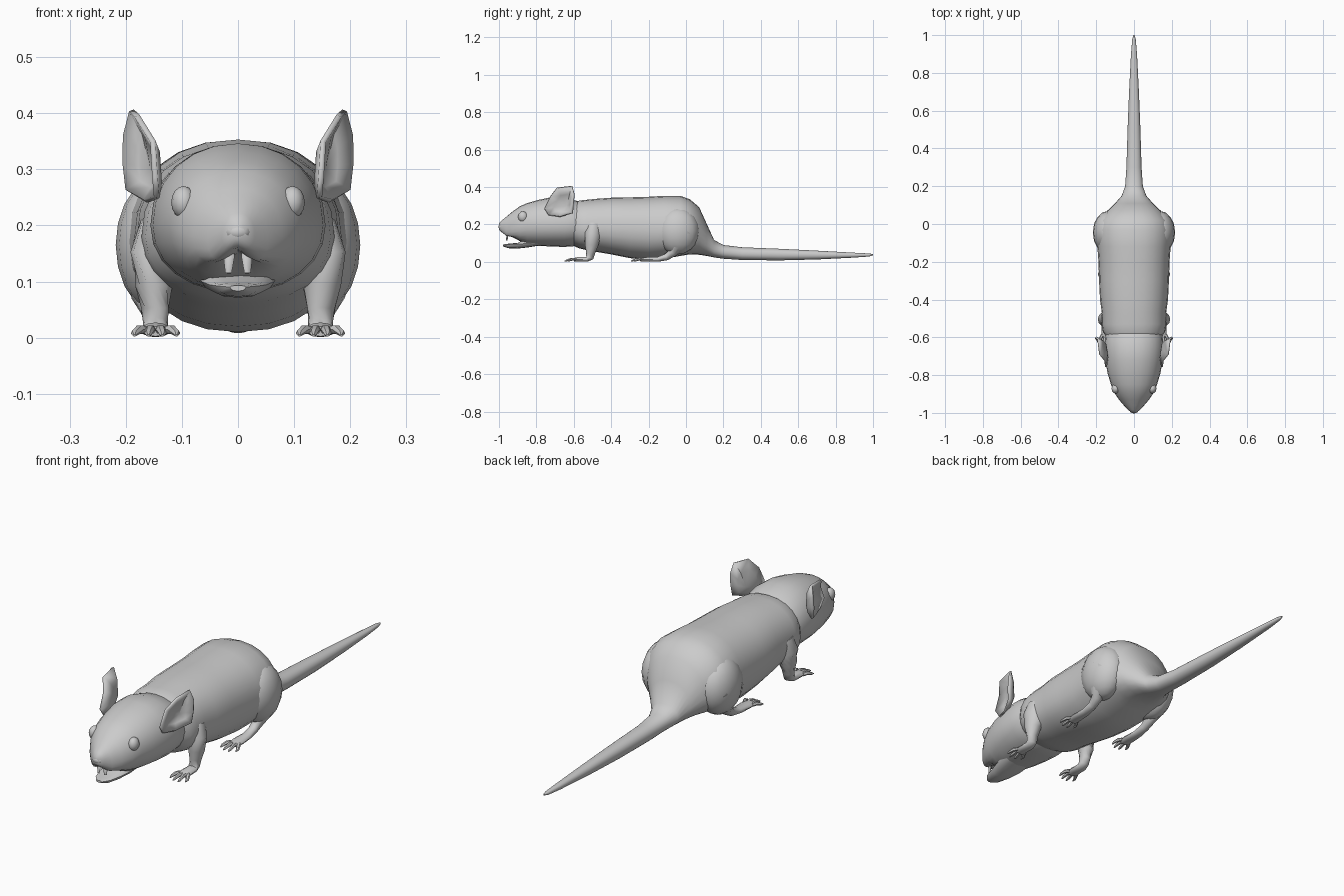
import bpy, bmesh, math
from mathutils import Vector

if "Cube" in bpy.data.objects:
    bpy.data.objects.remove(bpy.data.objects["Cube"])

GREY = (0.6, 0.6, 0.6, 1)
fur = bpy.data.materials.new("plain grey")
fur.use_nodes = True
fur.diffuse_color = GREY
fur.node_tree.nodes["Principled BSDF"].inputs["Base Color"].default_value = GREY


def finish(name, bm, angle=50):
    bmesh.ops.recalc_face_normals(bm, faces=bm.faces[:])
    mesh = bpy.data.meshes.new(name)
    bm.to_mesh(mesh)
    bm.free()
    mesh.materials.append(fur)
    ob = bpy.data.objects.new(name, mesh)
    bpy.context.collection.objects.link(ob)
    bpy.ops.object.select_all(action='DESELECT')
    ob.select_set(True)
    bpy.context.view_layer.objects.active = ob
    bpy.ops.object.shade_smooth_by_angle(angle=math.radians(angle))
    return ob


def skin(bm, rings):
    """Bridge rings of points and cap both ends."""
    loops = [[bm.verts.new(p) for p in ring] for ring in rings]
    n = len(loops[0])
    for a, b in zip(loops, loops[1:]):
        for i in range(n):
            j = (i + 1) % n
            bm.faces.new((a[i], a[j], b[j], b[i]))
    bm.faces.new(loops[0])
    bm.faces.new(loops[-1])


def loft(name, sections, sides=24, power=2.2):
    """Sections along y: (y, half width, bottom, top, widest height, notch)."""
    rings = []
    for y, w, lo, hi, mid, notch in sections:
        ring = []
        for i in range(sides):
            a = math.tau * i / sides
            c, s = math.cos(a), math.sin(a)
            x = w * math.copysign(abs(c) ** (2 / power), c)
            h = math.copysign(abs(s) ** (2 / power), s)
            z = mid + h * ((hi - mid) if h > 0 else (mid - lo))
            if h < 0:
                z += notch * max(0, 1 - abs(x) / w) * abs(h)
            ring.append((x, y, z))
        rings.append(ring)
    bm = bmesh.new()
    skin(bm, rings)
    return finish(name, bm)


def tube(bm, path, sides=10):
    """Tube through (x, y, z, radius, flatness) points."""
    pts = [Vector(p[:3]) for p in path]
    rings = []
    for i, p in enumerate(path):
        d = (pts[min(i + 1, len(pts) - 1)] - pts[max(i - 1, 0)]).normalized()
        u = d.cross(Vector((0, 0, 1)))
        u = u.normalized() if u.length > 0.05 else Vector((1, 0, 0))
        v = u.cross(d)
        rings.append([pts[i] + p[3] * (math.cos(t) * u + p[4] * math.sin(t) * v)
                      for t in (math.tau * k / sides for k in range(sides))])
    skin(bm, rings)


def ball(name, centre, size, angle=50, segments=12):
    bm = bmesh.new()
    bmesh.ops.create_uvsphere(bm, u_segments=segments, v_segments=segments * 2 // 3, radius=1)
    for v in bm.verts:
        v.co = Vector([c + s * k for c, s, k in zip(centre, size, v.co)])
    return finish(name, bm, angle)


# Torso, rump and tail in one skin
loft("body", [
    (-.60, .145, .085, .315, .19, 0), (-.57, .165, .072, .328, .18, 0),
    (-.53, .172, .062, .332, .18, 0), (-.47, .170, .052, .338, .18, 0),
    (-.40, .180, .040, .343, .18, 0), (-.30, .185, .020, .345, .175, 0),
    (-.20, .188, .010, .348, .17, 0), (-.12, .194, .015, .353, .17, 0),
    (-.03, .200, .032, .353, .17, 0), (.02, .186, .040, .335, .17, 0),
    (.07, .142, .038, .293, .15, 0), (.11, .100, .032, .205, .11, 0),
    (.15, .065, .024, .117, .068, 0), (.20, .047, .017, .090, .052, 0),
    (.30, .040, .010, .078, .043, 0), (.50, .034, .008, .070, .039, 0),
    (.70, .026, .013, .060, .037, 0), (.90, .016, .023, .049, .036, 0),
    (.98, .009, .029, .045, .037, 0), (1.0, .003, .035, .041, .038, 0)])

# Head with the upper lip notched open at the front
loft("head", [
    (-1.0, .012, .172, .205, .188, 0), (-.985, .030, .150, .222, .185, .01),
    (-.96, .054, .112, .242, .175, .045), (-.93, .080, .105, .267, .18, .045),
    (-.89, .106, .095, .296, .19, .02), (-.85, .122, .090, .314, .20, 0),
    (-.79, .140, .086, .331, .20, 0), (-.72, .152, .082, .346, .20, 0),
    (-.65, .156, .080, .346, .20, 0), (-.58, .150, .085, .325, .20, 0),
    (-.52, .120, .11, .29, .20, 0)], power=2.1)

# Lower jaw, nose and front teeth
loft("lower_jaw", [
    (-.978, .014, .083, .093, .09, 0), (-.95, .036, .073, .097, .092, 0),
    (-.90, .050, .071, .102, .094, 0), (-.84, .065, .078, .13, .10, 0),
    (-.78, .07, .088, .14, .11, 0)], sides=12)
ball("nose", (0, -.987, .188), (.023, .016, .016))

for side, s in (("left", 1), ("right", -1)):
    bm = bmesh.new()
    tube(bm, [(s * .015, -.935, .17, .010, .6), (s * .016, -.955, .145, .010, .6),
              (s * .017, -.958, .115, .006, .6)], 6)
    finish(side + "_tooth", bm)

    ball(side + "_eye", (s * .097, -.872, .241), (.022, .026, .029))

    # Cupped ear: rim, inner ring and cup bottom
    rim = [(.148, -.757, .285), (.152, -.725, .350), (.180, -.69, .395), (.190, -.61, .405),
           (.203, -.60, .36), (.204, -.605, .31), (.198, -.608, .262), (.165, -.675, .243),
           (.145, -.735, .25)]
    bm = bmesh.new()
    cup = Vector((.152, -.635, .30))
    rings = [[bm.verts.new(Vector(p).lerp(cup, f)) for p in rim] for f in (0, .4)]
    for v in rings[1]:
        v.co.x -= .008
    bottom = bm.verts.new(cup)
    for i in range(len(rim)):
        j = (i + 1) % len(rim)
        bm.faces.new((rings[0][i], rings[0][j], rings[1][j], rings[1][i]))
        bm.faces.new((rings[1][i], rings[1][j], bottom))
    bmesh.ops.scale(bm, vec=(s, 1, 1), verts=bm.verts[:])
    ear = finish(side + "_ear", bm, 40)
    thick = ear.modifiers.new("thickness", 'SOLIDIFY')
    thick.thickness = .010
    thick.offset = 0

    # Haunch bulging from the rump
    ball(side + "_haunch", (s * .135, -.045, .165), (.083, .115, .125), segments=16)

    # Legs with four splayed toes on each paw
    legs = {
        "front": [(.125, -.49, .19, .045, 1.2), (.145, -.50, .14, .042, 1.2),
                  (.15, -.505, .09, .034, 1.1), (.148, -.51, .05, .025, 1),
                  (.147, -.515, .025, .022, 1), (.147, -.53, .014, .024, .55),
                  (.147, -.575, .014, .026, .5), (.147, -.60, .011, .022, .4)],
        "hind": [(.14, -.02, .16, .075, 1.1), (.155, -.05, .11, .055, 1.1),
                 (.155, -.055, .075, .036, 1), (.150, -.07, .05, .024, 1),
                 (.148, -.105, .026, .020, .9), (.147, -.15, .014, .022, .6),
                 (.147, -.21, .013, .027, .45), (.147, -.245, .011, .023, .4)]}
    for kind, path in legs.items():
        bm = bmesh.new()
        tube(bm, [(s * p[0],) + p[1:] for p in path], 12)
        y = path[-1][1] + .015
        for k in (-1.5, -.5, .5, 1.5):
            reach = .052 if abs(k) < 1 else .036
            x0, x1 = .147 + k * .013, .147 + k * .025
            tube(bm, [(s * x0, y, .013, .009, .9), (s * (x0 + x1) / 2, y - reach * .5, .015, .009, .9),
                      (s * x1, y - reach, .008, .007, .8), (s * x1, y - reach - .012, .004, .003, .8)], 6)
        finish(f"{side}_{kind}_leg", bm)
